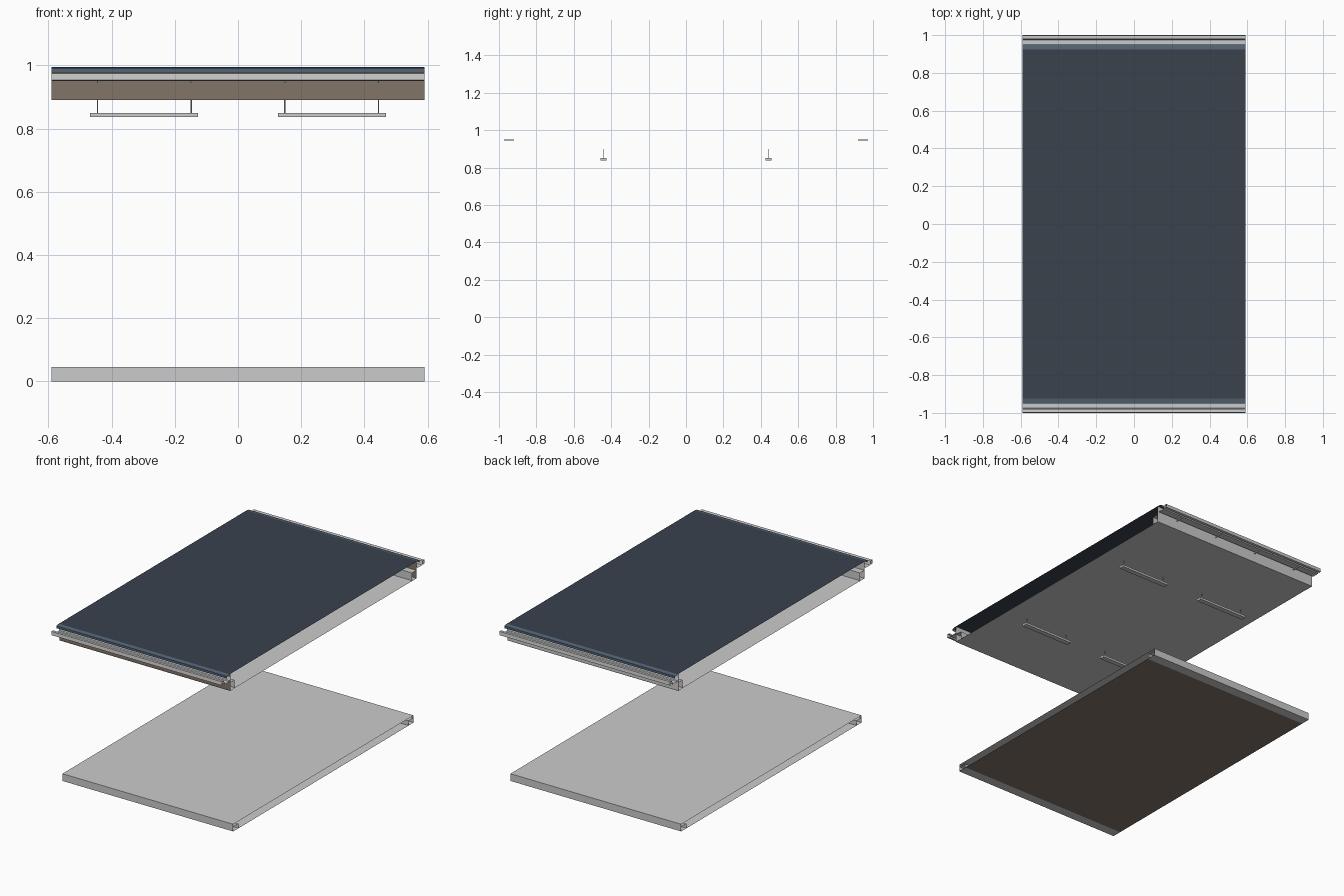
import bpy

if "Cube" in bpy.data.objects:
    bpy.data.objects.remove(bpy.data.objects["Cube"])

HALF = 0.59  # half length along x


def mat(name, col):
    m = bpy.data.materials.new(name)
    m.diffuse_color = (*col, 1)
    m.use_nodes = True
    m.node_tree.nodes["Principled BSDF"].inputs["Base Color"].default_value = m.diffuse_color
    return m


slate = mat("slate", (0.041, 0.054, 0.073))
steel = mat("steel_blue", (0.085, 0.125, 0.18))
brown = mat("brown", (0.226, 0.178, 0.141))


def make(name, verts, faces, material=None):
    me = bpy.data.meshes.new(name)
    me.from_pydata(verts, [], faces)
    ob = bpy.data.objects.new(name, me)
    bpy.context.collection.objects.link(ob)
    if material:
        me.materials.append(material)
    return ob


def sheet(name, prof, material=None):
    """Folded sheet: a (y, z) profile run along x."""
    n = len(prof)
    v = [(x, y, z) for x in (-HALF, HALF) for y, z in prof]
    return make(name, v, [(i, i + 1, n + i + 1, n + i) for i in range(n - 1)], material)


def box(name, x0, x1, y0, y1, z0, z1, material=None):
    v = [(x, y, z) for x in (x0, x1) for y in (y0, y1) for z in (z0, z1)]
    f = [(0, 1, 3, 2), (4, 6, 7, 5), (0, 4, 5, 1), (2, 3, 7, 6), (0, 2, 6, 4), (1, 5, 7, 3)]
    return make(name, v, f, material)


def rod(name, x, y, z0, z1, r):
    bpy.ops.mesh.primitive_cylinder_add(vertices=8, radius=r, depth=z1 - z0,
                                        location=(x, y, (z0 + z1) / 2))
    bpy.context.object.name = name


# roof and ceiling sheets of the upper module
sheet("roof_sheet", [(-0.925, 0.995), (0.925, 0.995)], slate)
sheet("module_floor", [(-0.92, 0.89), (0.92, 0.89)])

# lower tray: grey top, brown underside
sheet("tray_top", [(-0.89, 0.045), (0.89, 0.045)])
sheet("tray_floor", [(-0.89, 0.001), (0.89, 0.001)])
sheet("tray_underside", [(-0.83, 0.0), (0.83, 0.0)], brown)

for s, end in ((-1, "front"), (1, "back")):
    def side(name, prof, material=None):
        return sheet(f"{end}_{name}", [(s * y, z) for y, z in prof], material)

    # sloped roof edge with drip fold
    side("roof_edge", [(0.925, 0.995), (0.95, 0.991), (0.95, 0.977)], steel)

    # end wall: brown towards the front, grey towards the back
    yb, yg = (-0.92, -0.919) if s < 0 else (0.919, 0.92)
    sheet(f"{end}_wall_brown", [(yb, 0.89), (yb, 0.993)], brown)
    sheet(f"{end}_wall_grey", [(yg, 0.89), (yg, 0.993)])

    # edge channel inside the wall, with a flange under the floor
    side("edge_channel", [(0.918, 0.94), (0.875, 0.94), (0.875, 0.892)])
    side("floor_flange", [(0.86, 0.889), (0.92, 0.889)])

    # gutter with folded lip
    side("gutter", [(0.921, 0.975), (0.925, 0.955), (0.93, 0.951), (0.975, 0.951),
                    (0.98, 0.974), (0.998, 0.975), (1.0, 0.953), (0.986, 0.951)])

    # tray side channel
    side("tray_channel", [(0.83, 0.0), (0.89, 0.0), (0.89, 0.045)])
    side("tray_web", [(0.84, 0.001), (0.84, 0.03), (0.889, 0.03)])

    for x in (-0.445, -0.148, 0.148, 0.445):
        # gutter bracket
        ya, yb2 = sorted((s * 0.92, s * 0.972))
        box(f"{end}_gutter_bracket", x - 0.002, x + 0.002, ya, yb2, 0.944, 0.95)
        # hanger rod
        rod(f"{end}_hanger_rod", x, s * 0.442, 0.842, 0.90, 0.002)

    # hanger rails: bars below the module
    for x in (-0.297, 0.297):
        box(f"{end}_hanger_rail", x - 0.171, x + 0.171,
            s * 0.442 - 0.016, s * 0.442 + 0.016, 0.837, 0.85)
